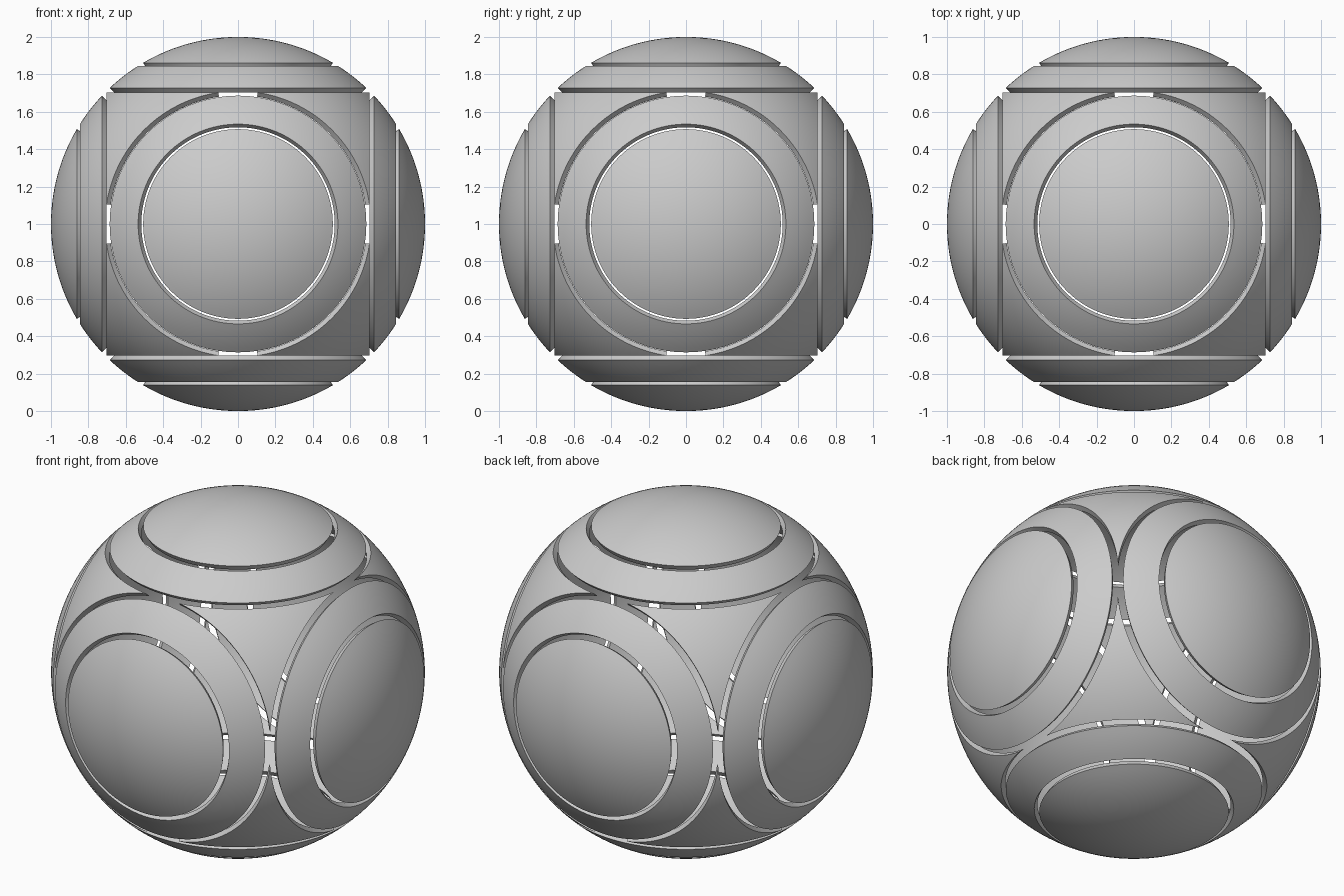
import bpy, bmesh, math
from mathutils import Matrix, Vector

if "Cube" in bpy.data.objects:
    bpy.data.objects.remove(bpy.data.objects["Cube"])

INNER = 0.968          # inner radius of the thin shell (outer radius is 1)
SEGS = 128
CENTRE = Matrix.Translation((0, 0, 1))


def finish(bm, name):
    bmesh.ops.recalc_face_normals(bm, faces=bm.faces)
    me = bpy.data.meshes.new(name)
    bm.to_mesh(me)
    bm.free()
    me.shade_smooth()
    me.set_sharp_from_angle(angle=math.radians(30))
    return me


def shell_of_revolution(name, r_in, r_out, steps):
    """Thick spherical band around +z between two rim radii, with radial walls."""
    a0, a1 = math.asin(r_in), math.asin(r_out)
    angles = [a0 + (a1 - a0) * i / steps for i in range(steps + 1)]
    pts = [(math.sin(a), math.cos(a)) for a in angles]
    pts += [(x * INNER, z * INNER) for x, z in reversed(pts)]
    bm = bmesh.new()
    verts = [bm.verts.new((x, 0, z)) for x, z in pts]
    pairs = list(zip(verts, verts[1:]))
    if r_in > 0:
        pairs.append((verts[-1], verts[0]))
    edges = [bm.edges.new(p) for p in pairs]
    bmesh.ops.spin(bm, geom=verts + edges, axis=(0, 0, 1), cent=(0, 0, 0),
                   angle=math.tau, steps=SEGS, use_duplicate=False)
    bmesh.ops.remove_doubles(bm, verts=bm.verts, dist=1e-4)
    return finish(bm, name)


def corner_shell(name, cut):
    """Curved triangle left in one octant once the three face circles are cut away."""
    bm = bmesh.new()
    bmesh.ops.create_icosphere(bm, subdivisions=6, radius=1)
    for i in range(3):
        n = Vector([float(i == k) for k in range(3)])
        for co, no in ((n * 0, -n), (n * cut, n)):
            bmesh.ops.bisect_plane(bm, geom=bm.verts[:] + bm.edges[:] + bm.faces[:],
                                   dist=1e-5, plane_co=co, plane_no=no, clear_outer=True)
    res = bmesh.ops.extrude_face_region(bm, geom=bm.faces[:], use_keep_orig=True)
    new = [g for g in res["geom"] if isinstance(g, bmesh.types.BMVert)]
    bmesh.ops.scale(bm, vec=(INNER,) * 3, verts=new)
    return finish(bm, name)


def place(name, me, mat):
    ob = bpy.data.objects.new(name, me)
    ob.matrix_world = CENTRE @ mat
    bpy.context.collection.objects.link(ob)


# Round caps and surrounding rings on the six sides
cap = shell_of_revolution("cap", 0.0, 0.507, 16)
ring = shell_of_revolution("ring", 0.534, 0.686, 6)
sides = {"top": (0, 0, 1), "bottom": (0, 0, -1), "front": (0, -1, 0),
         "back": (0, 1, 0), "left": (-1, 0, 0), "right": (1, 0, 0)}
for side, d in sides.items():
    rot = Vector(d).to_track_quat('Z', 'Y').to_matrix().to_4x4()
    place(side + "_cap", cap, rot)
    place(side + "_ring", ring, rot)

# Eight triangular corner panels
corner = corner_shell("corner", 0.703)
for level, flip in (("upper", 0), ("lower", math.pi)):
    for i in range(4):
        mat = Matrix.Rotation(i * math.pi / 2, 4, 'Z') @ Matrix.Rotation(flip, 4, 'X')
        place(f"{level}_corner_{i + 1}", corner, mat)
